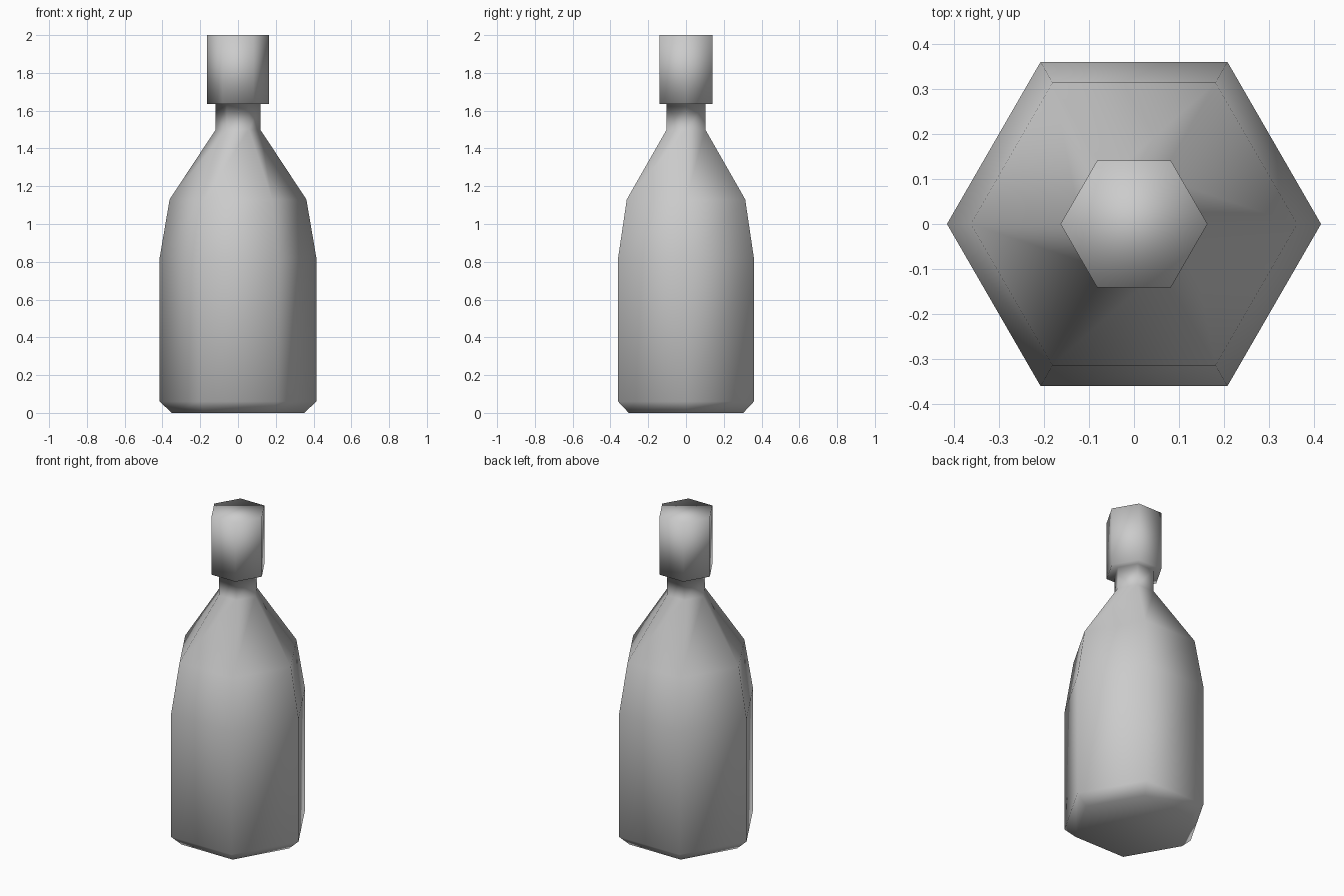
import bpy
import bmesh
from math import cos, sin, pi

if "Cube" in bpy.data.objects:
    bpy.data.objects.remove(bpy.data.objects["Cube"])

SIDES = 6

# Bottle outline, bottom to top: (corner radius, height)
PROFILE = [
    (0.35, 0.0), (0.415, 0.06),      # chamfered base
    (0.415, 0.82), (0.362, 1.13),    # body and upper taper
    (0.118, 1.50), (0.118, 1.635),   # shoulder and neck
    (0.163, 1.635), (0.163, 2.0),    # stopper
]


def lathe(name, profile, sides):
    bm = bmesh.new()
    rings = [[bm.verts.new((r * cos(2 * pi * i / sides), r * sin(2 * pi * i / sides), z))
              for i in range(sides)] for r, z in profile]
    for low, high in zip(rings, rings[1:]):
        for i in range(sides):
            j = (i + 1) % sides
            bm.faces.new((low[i], low[j], high[j], high[i]))
    # Closed base and top
    bm.faces.new(rings[0][::-1])
    bm.faces.new(rings[-1])
    for face in bm.faces:
        face.smooth = True
    mesh = bpy.data.meshes.new(name)
    bm.to_mesh(mesh)
    bm.free()
    obj = bpy.data.objects.new(name, mesh)
    bpy.context.collection.objects.link(obj)
    return obj


# Bottle with stopper, one continuous smooth-shaded surface
lathe("stoppered_bottle", PROFILE, SIDES)
